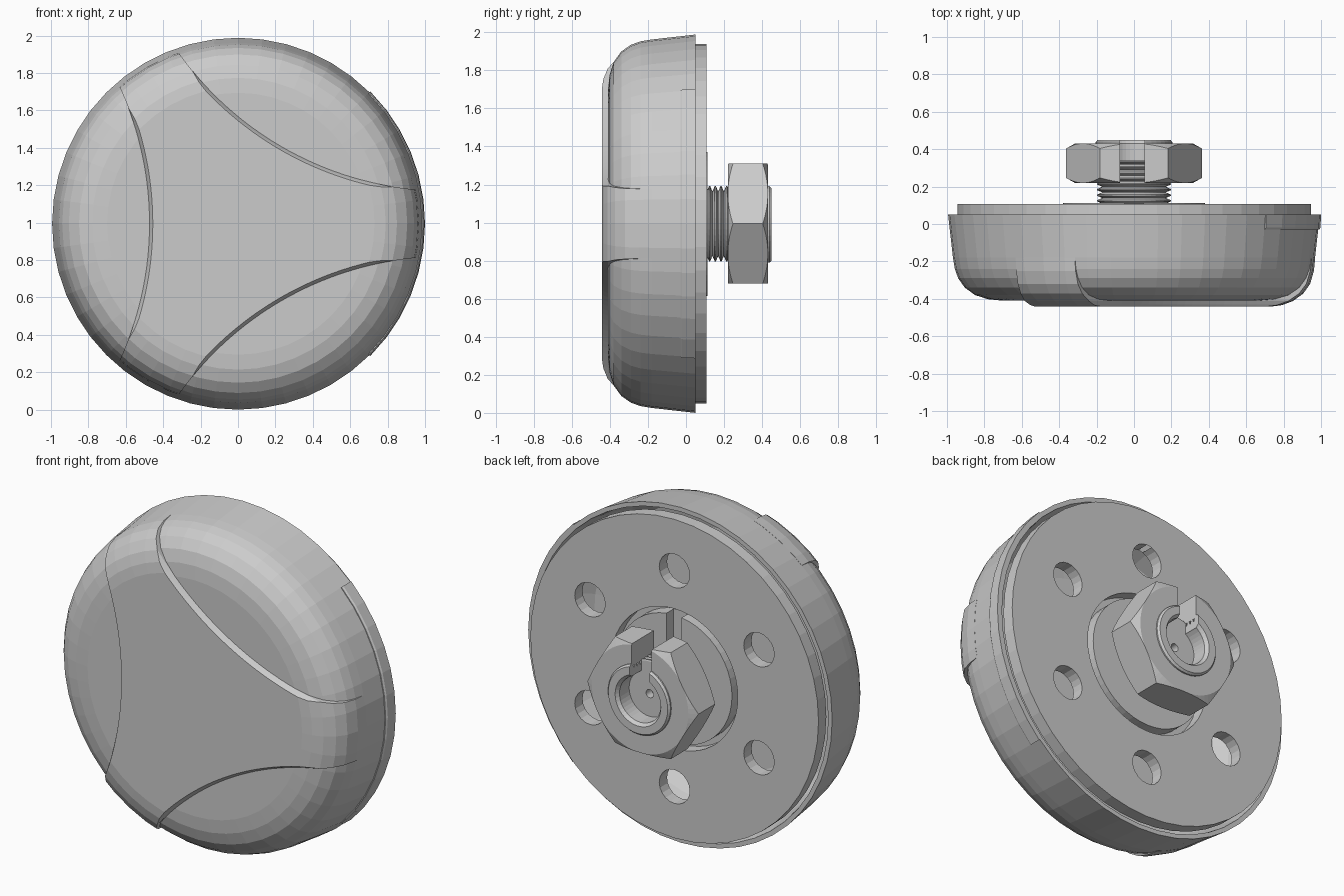
import bpy, bmesh
from math import cos, sin, pi, radians

if "Cube" in bpy.data.objects:
    bpy.data.objects.remove(bpy.data.objects["Cube"])

ZC = 0.994          # height of the knob axis, which runs along y


def finish(bm, name):
    bmesh.ops.remove_doubles(bm, verts=bm.verts, dist=1e-5)
    bmesh.ops.recalc_face_normals(bm, faces=bm.faces)
    me = bpy.data.meshes.new(name)
    bm.to_mesh(me)
    bm.free()
    ob = bpy.data.objects.new(name, me)
    bpy.context.collection.objects.link(ob)
    return ob


def lathe(name, profile, seg=48, cx=0.0, cz=ZC, a0=0.0, a1=2 * pi):
    """Spin a closed (radius, y) profile about a y-parallel axis."""
    bm = bmesh.new()
    full = a1 - a0 > 2 * pi - 1e-6
    rings = []
    for i in range(seg if full else seg + 1):
        a = a0 + (a1 - a0) * i / seg
        rings.append([bm.verts.new((cx + r * cos(a), y, cz + r * sin(a))) for r, y in profile])
    n = len(profile)
    for i in range(seg):
        p, q = rings[i], rings[(i + 1) % len(rings)]
        for j in range(n):
            k = (j + 1) % n
            if profile[j][0] == 0 and profile[k][0] == 0:
                continue
            if profile[j][0] == 0:
                bm.faces.new((p[j], p[k], q[k]))
            elif profile[k][0] == 0:
                bm.faces.new((p[j], p[k], q[j]))
            else:
                bm.faces.new((p[j], p[k], q[k], q[j]))
    if not full:
        bm.faces.new(rings[0])
        bm.faces.new(rings[-1])
    return finish(bm, name)


def cylinder(name, r, y0, y1, seg=24, cx=0.0, cz=ZC):
    return lathe(name, [(0, y0), (r, y0), (r, y1), (0, y1)], seg, cx, cz)


def box(name, lo, hi):
    bm = bmesh.new()
    bmesh.ops.create_cube(bm, size=1)
    for v in bm.verts:
        v.co = [(a + b) / 2 + c * (b - a) for a, b, c in zip(lo, hi, v.co)]
    return finish(bm, name)


def boolean(ob, cutters, op='DIFFERENCE'):
    """Apply the cutters to ob, then delete them."""
    for c in cutters:
        m = ob.modifiers.new('cut', 'BOOLEAN')
        m.operation, m.object, m.solver = op, c, 'EXACT'
    dg = bpy.context.evaluated_depsgraph_get()
    me = bpy.data.meshes.new_from_object(ob.evaluated_get(dg))
    ob.modifiers.clear()
    ob.data = me
    for c in cutters:
        bpy.data.objects.remove(c)


# Domed cap: hollow shell, open at the back
outer = [(0, -.41), (.70, -.41), (.78, -.402), (.85, -.38), (.905, -.34),
         (.94, -.29), (.958, -.24), (.968, -.18), (.994, .05)]
inner = [(.968, .05), (.958, .0), (.93, -.18), (.90, -.28), (.84, -.34), (.70, -.37), (0, -.37)]
lathe('cap', outer + inner)

# Raised three-armed front panel, cut by three large arcs
panel = lathe('front_panel', [(0, -.442), (.73, -.442), (.79, -.434), (.85, -.412), (.905, -.372),
                              (.942, -.32), (.962, -.25), (.969, -.18), (.955, -.18), (.93, -.28),
                              (.89, -.34), (.84, -.375), (.70, -.395), (0, -.395)])
arcs = []
for a in (60, 180, 300):
    t = radians(a)
    arcs.append(lathe('arc_cutter', [(0, -.7), (1.772, -.7), (1.772, -.446), (1.762, -.43),
                                     (1.752, -.41), (1.752, .2), (0, .2)],
                      240, 2.225 * cos(t), ZC + 2.225 * sin(t)))
boolean(panel, arcs)

# Slim grip ledge on the right part of the rim
lathe('rim_ledge', [(.97, .05), (1.0, .05), (.997, -.02), (.99, -.03), (.97, -.03)],
      12, a0=-pi / 4, a1=pi / 4)

# Back plate with six holes
plate = lathe('back_plate', [(.415, .035), (.945, .035), (.945, .108), (.415, .108)])
boolean(plate, [cylinder('hole_cutter', .1, -.1, .3, 20, .64 * cos(radians(a)), ZC + .64 * sin(radians(a)))
                for a in range(30, 390, 60)])

# Plate rear flange and central boss with a keyway
boss = lathe('centre_boss', [(0, -.01), (.46, -.01), (.46, .034), (.38, .034), (.38, .112), (0, .112)])
boolean(boss, [box('key_cutter', (-.05, .045, ZC + .15), (.05, .2, ZC + .5))])

# Threaded shaft with hollow end and pin hole
thread = [(0, .10), (.172, .10)]
y = .11
while y < .40:
    thread += [(.172, y), (.198, y + .011), (.198, y + .017), (.172, y + .028)]
    y += .03
thread += [(.205, .425), (.205, .438), (.195, .45), (.15, .45), (.135, .43), (.135, .34),
           (.024, .34), (.024, .29), (0, .29)]
shaft = lathe('threaded_shaft', thread, 40)
boolean(shaft, [box('slot_cutter', (-.075, .34, ZC + .08), (.055, .6, ZC + .4))])

# Hex nut: chamfered corners, bore, and open slot at the top
nut = cylinder('hex_nut', .364, .22, .43, 6)
boolean(nut, [lathe('chamfer_tool', [(0, .21), (.298, .21), (.37, .25), (.37, .40), (.298, .44), (0, .44)], 72)],
        'INTERSECT')
boolean(nut, [cylinder('bore_cutter', .19, .1, .6, 40),
              box('slot_cutter', (-.075, .1, ZC + .08), (.055, .6, ZC + .5))])
